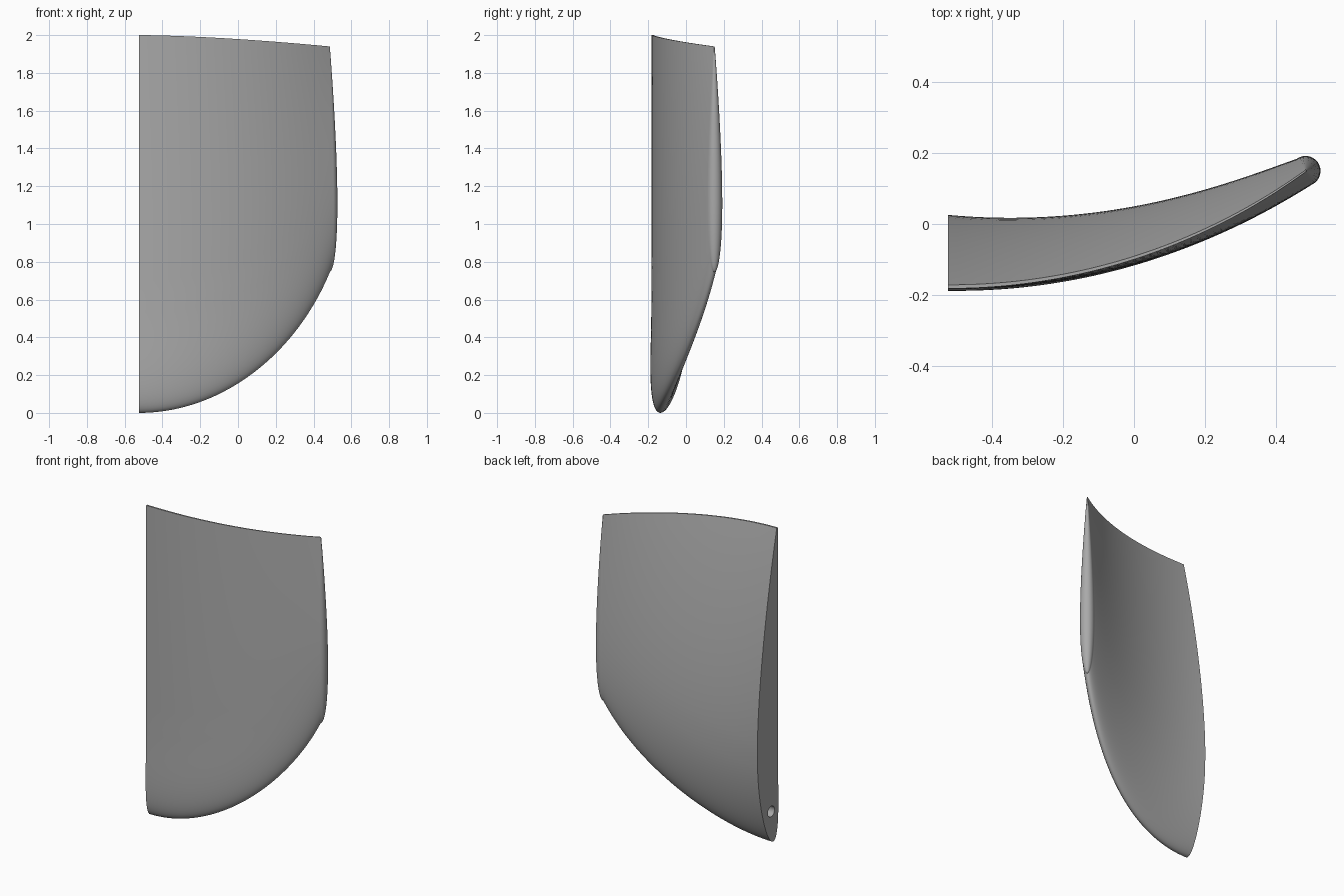
import bpy, bmesh
from math import sin, cos, pi, radians, sqrt
from mathutils import Vector

if "Cube" in bpy.data.objects:
    bpy.data.objects.remove(bpy.data.objects["Cube"], do_unlink=True)

ROOT_X, ROOT_Y = -0.525, -0.182
RADIUS, TIP_ANGLE = 1.70, radians(36.4)
SPAN = RADIUS * sin(TIP_ANGLE)
ROOT_HALF, TIP_HALF = 0.103, 0.042
SECTIONS, CHORD_STEPS, CAP_STEPS = 48, 40, 14


def material(name, colour):
    mat = bpy.data.materials.new(name)
    mat.use_nodes = True
    mat.diffuse_color = (*colour, 1)
    mat.node_tree.nodes["Principled BSDF"].inputs["Base Color"].default_value = (*colour, 1)
    return mat


def half_thickness(t):
    """Foil half thickness along the chord, scaled to a maximum of one."""
    foil = 0.2969 * sqrt(t) - 0.126 * t - 0.3516 * t**2 + 0.2843 * t**3 - 0.1015 * t**4
    return foil * 10 + 0.03 * t


def mean_line(t):
    """Raised nose that settles into a flat front face."""
    return 0.45 + 0.55 * sin(pi / 2 * t / 0.3) if t < 0.3 else half_thickness(t)


def nose_height(u):
    return 1.24 * (1 - sqrt(1 - (u / 1.1) ** 2))


def station(s):
    """Spine frame, chord ends, half thickness and camber at span fraction s."""
    a = s * TIP_ANGLE
    u = RADIUS * sin(a)
    origin = Vector((ROOT_X + u, ROOT_Y + RADIUS * (1 - cos(a)), 0))
    along, normal = Vector((cos(a), sin(a), 0)), Vector((-sin(a), cos(a), 0))
    low, high = nose_height(u), 2 - 0.06 * (u / SPAN) ** 1.6
    taper = 0.5 * (u / SPAN + low / nose_height(SPAN))
    half = ROOT_HALF + (TIP_HALF - ROOT_HALF) * taper
    return origin, along, normal, low, high, half, ROOT_HALF * (1 - taper)


def chord_line(s, angle):
    """Points from nose to trailing edge; the angle swings from back to front."""
    origin, along, normal, low, high, half, camber = station(s)
    points = []
    for i in range(CHORD_STEPS + 1):
        t = 1 - cos(pi / 2 * i / CHORD_STEPS)
        swing = normal * cos(angle) + along * sin(angle)
        p = origin + normal * camber * mean_line(t) + swing * half * half_thickness(t)
        points.append(p + Vector((0, 0, low + t * (high - low))))
    return points


def skin(bm, lines):
    """Bridge neighbouring lines of points with faces."""
    rows = [[bm.verts.new(p) for p in line] for line in lines]
    for a, b in zip(rows, rows[1:]):
        for i in range(len(a) - 1):
            bm.faces.new((a[i], a[i + 1], b[i + 1], b[i]))
    return rows


bm = bmesh.new()
spans = [1 - (1 - k / SECTIONS) ** 1.4 for k in range(SECTIONS + 1)]
back = skin(bm, [chord_line(s, 0) for s in spans])
front = skin(bm, [chord_line(s, pi) for s in spans])
# Rounded tip
cap = skin(bm, [chord_line(1, pi * j / CAP_STEPS) for j in range(CAP_STEPS + 1)])
# Blunt trailing edge, tip end and flat root
for k in range(SECTIONS):
    bm.faces.new((back[k][-1], back[k + 1][-1], front[k + 1][-1], front[k][-1]))
bm.faces.new([row[-1] for row in cap])
bm.faces.new(back[0] + front[0][:0:-1])
bmesh.ops.remove_doubles(bm, verts=bm.verts, dist=0.00002)
bmesh.ops.dissolve_degenerate(bm, edges=bm.edges, dist=0.00001)
bmesh.ops.recalc_face_normals(bm, faces=bm.faces)
mesh = bpy.data.meshes.new("curved_fin")
bm.to_mesh(mesh)
bm.free()
fin = bpy.data.objects.new("curved_fin", mesh)
bpy.context.collection.objects.link(fin)
mesh.materials.append(material("plain grey", (0.4, 0.4, 0.4)))

# Pin hole in the root face
bpy.ops.mesh.primitive_cylinder_add(vertices=32, radius=0.034, depth=0.3,
                                    location=(ROOT_X, -0.115, 0.2), rotation=(0, pi / 2, 0))
cutter = bpy.context.object
cutter.name = "pin_hole_cutter"
cutter.hide_render = True
cutter.data.materials.append(mesh.materials[0])
cut = fin.modifiers.new("pin_hole", 'BOOLEAN')
cut.object, cut.operation, cut.solver = cutter, 'DIFFERENCE', 'EXACT'
bpy.ops.object.select_all(action='DESELECT')
fin.select_set(True)
bpy.context.view_layer.objects.active = fin
bpy.ops.object.modifier_apply(modifier=cut.name)
bpy.data.objects.remove(cutter, do_unlink=True)
bpy.ops.object.shade_smooth_by_angle(angle=radians(35))
